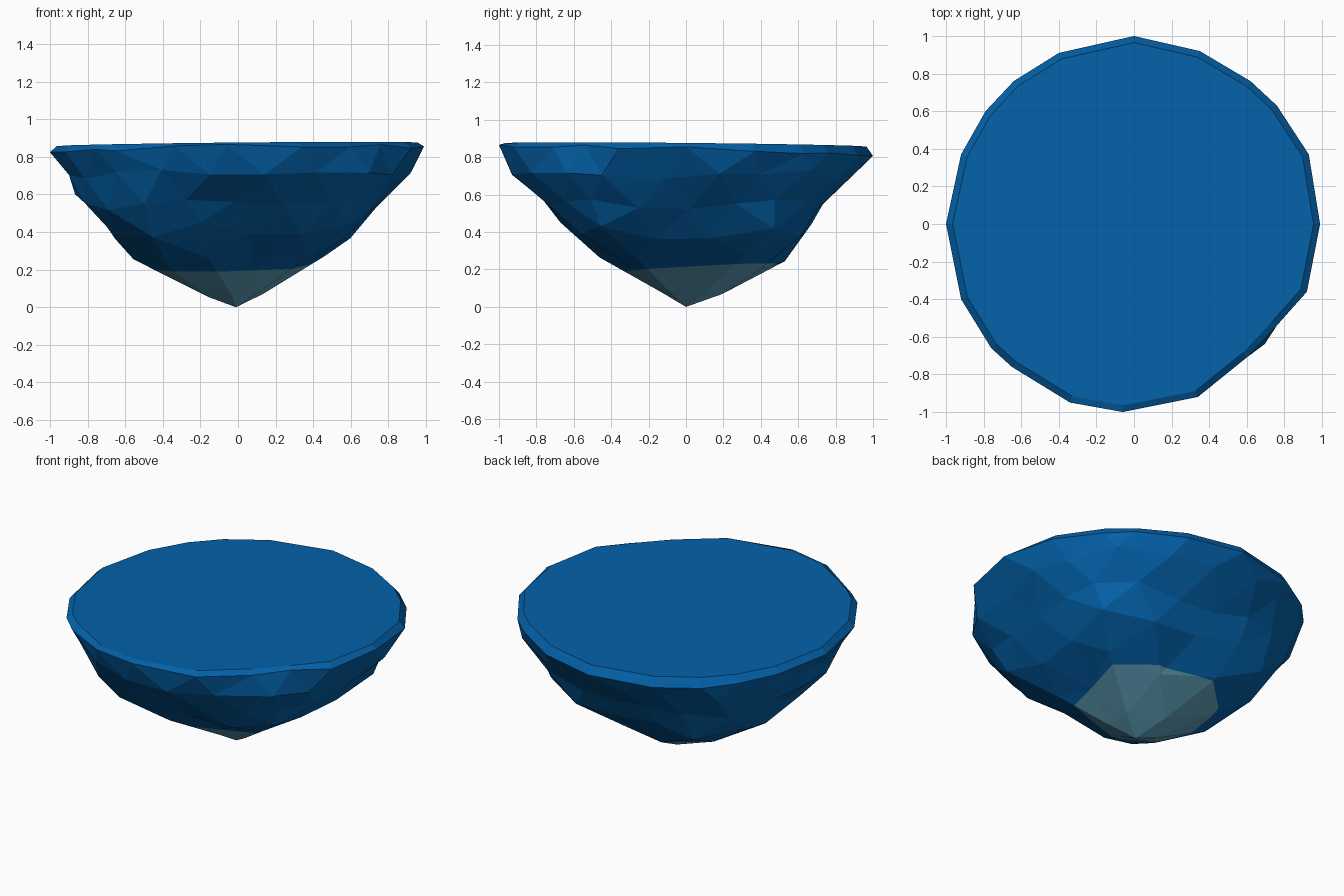
import bpy, bmesh, math, random
from mathutils import Vector

if "Cube" in bpy.data.objects:
    bpy.data.objects.remove(bpy.data.objects["Cube"])

random.seed(4)

# Rim outline, one point every 18 degrees starting at +x
RIM = [(.99, 0), (.93, .37), (.76, .63), (.62, .76), (.35, .92), (0, 1), (-.4, .91),
       (-.64, .76), (-.79, .6), (-.92, .37), (-1, 0), (-.92, -.4), (-.76, -.66),
       (-.65, -.76), (-.34, -.95), (-.06, -1), (.34, -.92), (.6, -.71),
       (.76, -.54), (.92, -.36)]
# Height by polar angle (0 = bottom tip, 1 = rim)
HEIGHT = [(0, 0), (.18, .08), (.35, .25), (.53, .42), (.7, .58), (.85, .73), (1, .84)]
# Side profiles (height, radius) facing +x, +y, -x, -y
SIDES = [
    [(0, 0), (.09, .17), (.2, .3), (.3, .5), (.38, .58), (.49, .73), (.62, .81), (.73, .94), (.87, .99)],
    [(0, 0), (.05, .18), (.17, .35), (.27, .58), (.5, .68), (.62, .78), (.77, .98), (.87, 1)],
    [(0, 0), (.07, .2), (.13, .27), (.25, .57), (.4, .65), (.6, .86), (.77, .96), (.87, 1)],
    [(0, 0), (.1, .15), (.21, .3), (.28, .48), (.44, .62), (.61, .8), (.72, .95), (.87, 1)],
]
# Extra fullness of the diagonal corners by height
CORNER = [(0, 0), (.1, .03), (.25, .14), (.42, .28), (.6, .12), (.73, .02), (.87, 0)]


def interp(table, x):
    for (a, u), (b, v) in zip(table, table[1:]):
        if x <= b:
            return u + (v - u) * (x - a) / (b - a)
    return table[-1][1]


def radius(angle, z):
    q = (angle / (math.pi / 2)) % 4
    i = int(q) % 4
    f = q - int(q)
    r = interp(SIDES[i], z) * (1 - f) + interp(SIDES[(i + 1) % 4], z) * f
    full = .6 if i == 3 else 1
    return r * (1 + full * interp(CORNER, z) * math.sin(2 * angle) ** 2)


def material(name, rgb):
    m = bpy.data.materials.new(name)
    m.diffuse_color = (*rgb, 1)
    m.use_nodes = True
    m.node_tree.nodes["Principled BSDF"].inputs["Base Color"].default_value = m.diffuse_color
    return m


# Faceted bowl: lower half of an icosphere reshaped to the side profiles
bm = bmesh.new()
bmesh.ops.create_icosphere(bm, subdivisions=3, radius=1)
bmesh.ops.delete(bm, geom=[v for v in bm.verts if v.co.z > 1e-3], context='VERTS')
for v in bm.verts:
    t = math.acos(max(-1, min(1, -v.co.z))) / (math.pi / 2)
    a = math.atan2(v.co.y, v.co.x)
    if t > .98:
        x, y = RIM[round(a / math.radians(18)) % 20]
        v.co = (x, y, .832 + .015 * x - .025 * y + random.uniform(-.01, .01))
    elif t < .02:
        v.co = (-.01, 0, 0)
    else:
        z = interp(HEIGHT, t) + random.uniform(-.02, .02) * min(1, (1 - t) * 5)
        a += random.uniform(-.04, .04)
        r = radius(a, z) * random.uniform(.97, 1.02)
        v.co = (r * math.cos(a), r * math.sin(a), z)

# Bevelled rim and nearly flat top
edges = [e for e in bm.edges if e.is_boundary]
new = bmesh.ops.extrude_edge_only(bm, edges=edges)['geom']
for v in [g for g in new if isinstance(g, bmesh.types.BMVert)]:
    x, y = v.co.x * .965, v.co.y * .965
    v.co = (x, y, .867 + .01 * (x - y))
top = bmesh.ops.contextual_create(bm, geom=[e for e in bm.edges if e.is_boundary])['faces']
bmesh.ops.poke(bm, faces=top)

# Pale tip, cut along a slightly tilted plane
point, normal = Vector((0, 0, .208)), Vector((-.02, -.05, 1)).normalized()
bmesh.ops.bisect_plane(bm, geom=bm.verts[:] + bm.edges[:] + bm.faces[:],
                       plane_co=point, plane_no=normal)
for f in bm.faces:
    f.material_index = int((f.calc_center_median() - point).dot(normal) < 0)
    f.smooth = False
bmesh.ops.recalc_face_normals(bm, faces=bm.faces[:])

mesh = bpy.data.meshes.new("faceted_bowl")
bm.to_mesh(mesh)
bm.free()
mesh.materials.append(material("deep blue", (.001, .12, .40)))
mesh.materials.append(material("pale grey blue", (.12, .37, .51)))
obj = bpy.data.objects.new("faceted_bowl", mesh)
bpy.context.collection.objects.link(obj)
